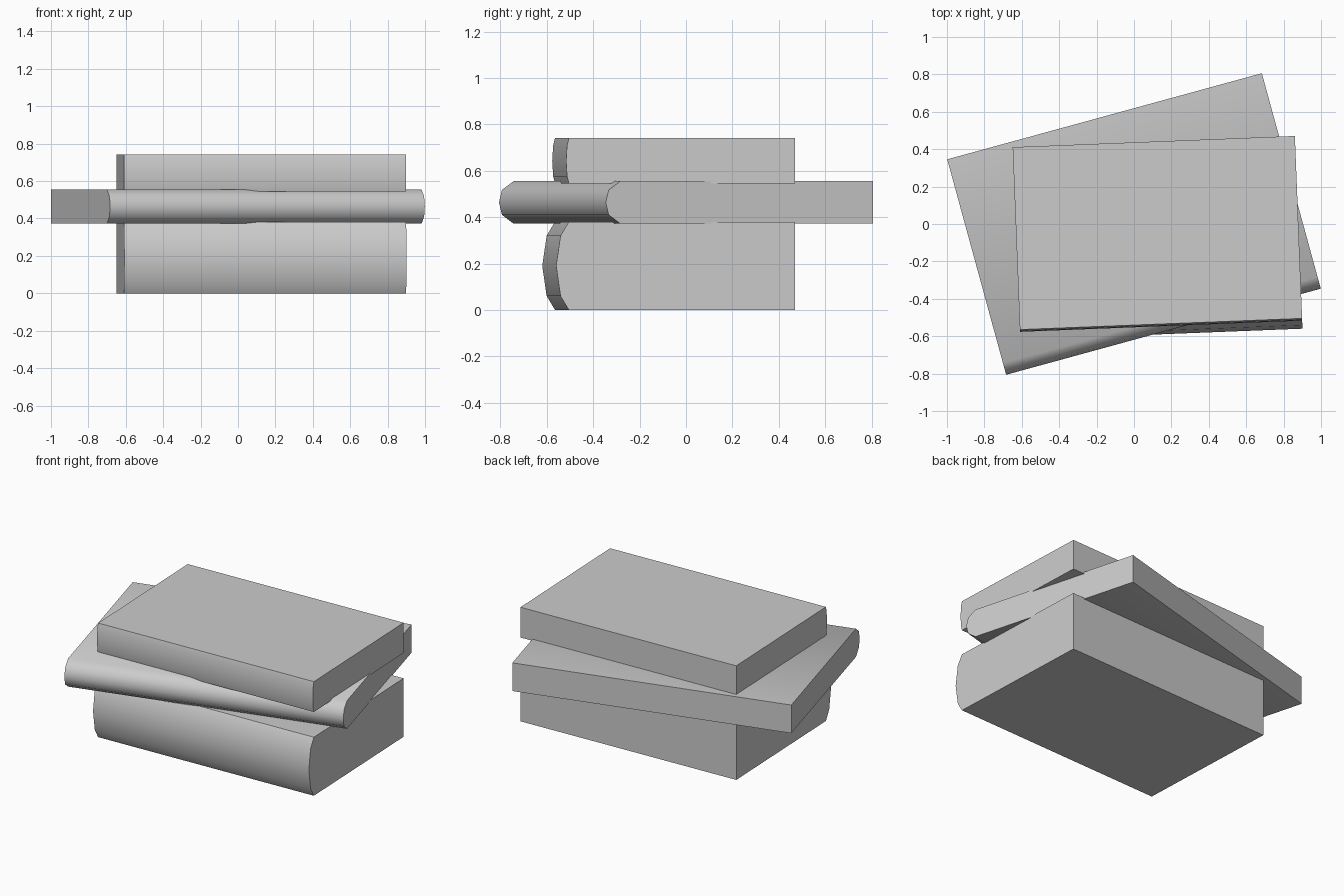
import bpy
import bmesh
import math

cube = bpy.data.objects.get("Cube")
if cube:
    bpy.data.objects.remove(cube, do_unlink=True)

grey = bpy.data.materials.new("plain_grey")
grey.use_nodes = True
colour = (0.6, 0.6, 0.6, 1)
grey.diffuse_color = colour
grey.node_tree.nodes["Principled BSDF"].inputs["Base Color"].default_value = colour


def book(name, width, back, front, bottom, height, shoulder, bulge, inset, location, degrees):
    """Extrude a side profile with a rounded spine along the book's width."""
    profile = [
        (back, 0), (front, 0),
        (front - shoulder, inset), (front - bulge, height / 2),
        (front - shoulder, height - inset),
        (front, height), (back, height),
    ]
    bm = bmesh.new()
    end = bm.faces.new([bm.verts.new((-width / 2, y, z)) for y, z in profile])
    side = bmesh.ops.extrude_face_region(bm, geom=[end])
    moved = [v for v in side["geom"] if isinstance(v, bmesh.types.BMVert)]
    bmesh.ops.translate(bm, verts=moved, vec=(width, 0, 0))
    bmesh.ops.recalc_face_normals(bm, faces=bm.faces)
    mesh = bpy.data.meshes.new(name)
    bm.to_mesh(mesh)
    bm.free()
    mesh.materials.append(grey)

    obj = bpy.data.objects.new(name, mesh)
    bpy.context.collection.objects.link(obj)
    obj.location = (*location, bottom)
    obj.rotation_euler.z = math.radians(degrees)

    # Soft spine, crisp covers
    bpy.ops.object.select_all(action="DESELECT")
    obj.select_set(True)
    bpy.context.view_layer.objects.active = obj
    bpy.ops.object.shade_smooth_by_angle(angle=math.radians(45))
    return obj


# Thick book at the base and thin book on top share one footprint
footprint = dict(width=1.51, back=0.488, front=-0.488, location=(0.125, -0.047), degrees=2.27)
book("bottom_book", bottom=0, height=0.38, shoulder=0.036, bulge=0.055, inset=0.06, **footprint)
book("top_book", bottom=0.544, height=0.197, shoulder=0.008, bulge=0.012, inset=0.032, **footprint)

# Larger book turned between them
book("middle_book", width=1.744, back=0.597, front=-0.532, bottom=0.372, height=0.183,
     shoulder=0.052, bulge=0.065, inset=0.038, location=(0, 0), degrees=15.3)
